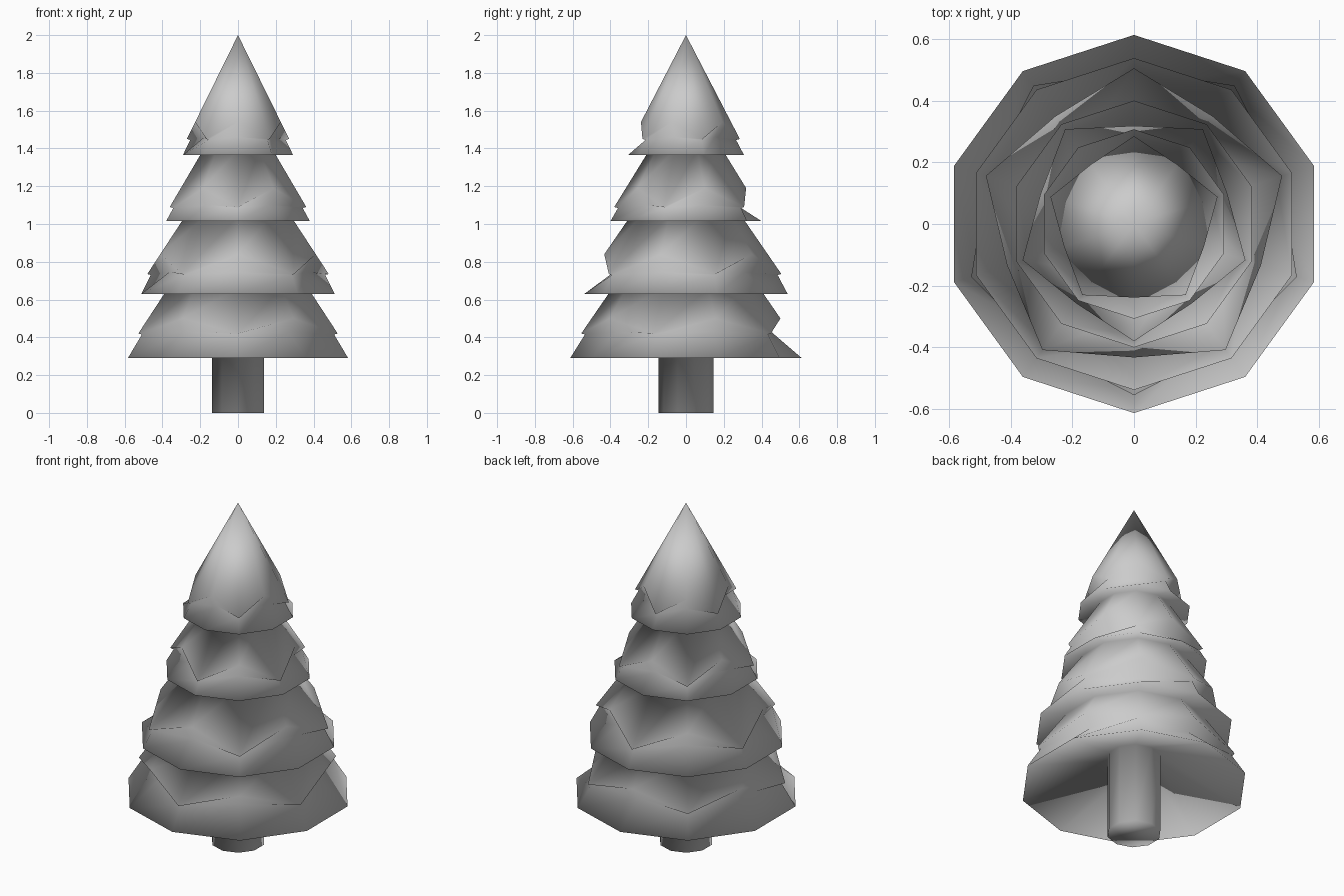
import bpy, bmesh
from math import pi, sin, cos

if "Cube" in bpy.data.objects:
    bpy.data.objects.remove(bpy.data.objects["Cube"])

N = 10  # sides; first corner faces the front (-y)
bm = bmesh.new()


def ring(pts):
    out = []
    for k, (r, z) in enumerate(pts):
        a = -pi / 2 + 2 * pi * k / N
        out.append(bm.verts.new((r * cos(a), r * sin(a), z)))
    return out


def bridge(a, b):
    for k in range(N):
        j = (k + 1) % N
        bm.faces.new((a[k], a[j], b[j], b[k]))
    return b


def tier(last, base, low, top, z_high, low_parity):
    """Skirt with a straight lower hem and a zigzag overlapping flap above it.
    It grows out of the ring below, so the whole tree is one soft skin."""
    (rl, zl), (rt, zt) = low, top
    slope = (rt - rl) / (zt - zl)
    flap, tuck = [], []
    for k in range(N):
        high = k % 2 != low_parity
        z = z_high if high else zl
        r = rl + slope * (z - zl)
        flap.append((r, z))
        tuck.append((r - (0.05 if high else 0.02), zl + 0.01 if high else zl - 0.005))
    last = bridge(last, ring([base] * N))
    last = bridge(last, ring(tuck))
    last = bridge(last, ring(flap))
    if rt > 0:
        return bridge(last, ring([top] * N))
    tip = bm.verts.new((0, 0, zt))
    for k in range(N):
        bm.faces.new((last[k], last[(k + 1) % N], tip))


# trunk
foot = ring([(0.145, 0)] * N)
bm.faces.new(foot)
neck = bridge(foot, ring([(0.145, 0.47)] * N))

# foliage tiers, bottom to top: hem, low flap point, neck, high flap z, parity
neck = tier(neck, (0.613, 0.29), (0.555, 0.42), (0.39, 0.66), 0.50, 0)
neck = tier(neck, (0.538, 0.63), (0.505, 0.735), (0.295, 1.04), 0.84, 1)
neck = tier(neck, (0.40, 1.015), (0.38, 1.09), (0.195, 1.39), 1.19, 0)
tier(neck, (0.307, 1.365), (0.285, 1.45), (0.0, 2.0), 1.54, 1)

bmesh.ops.recalc_face_normals(bm, faces=bm.faces)
for f in bm.faces:
    f.smooth = True
me = bpy.data.meshes.new("pine_tree")
bm.to_mesh(me)
bm.free()
tree = bpy.data.objects.new("pine_tree", me)
bpy.context.collection.objects.link(tree)
